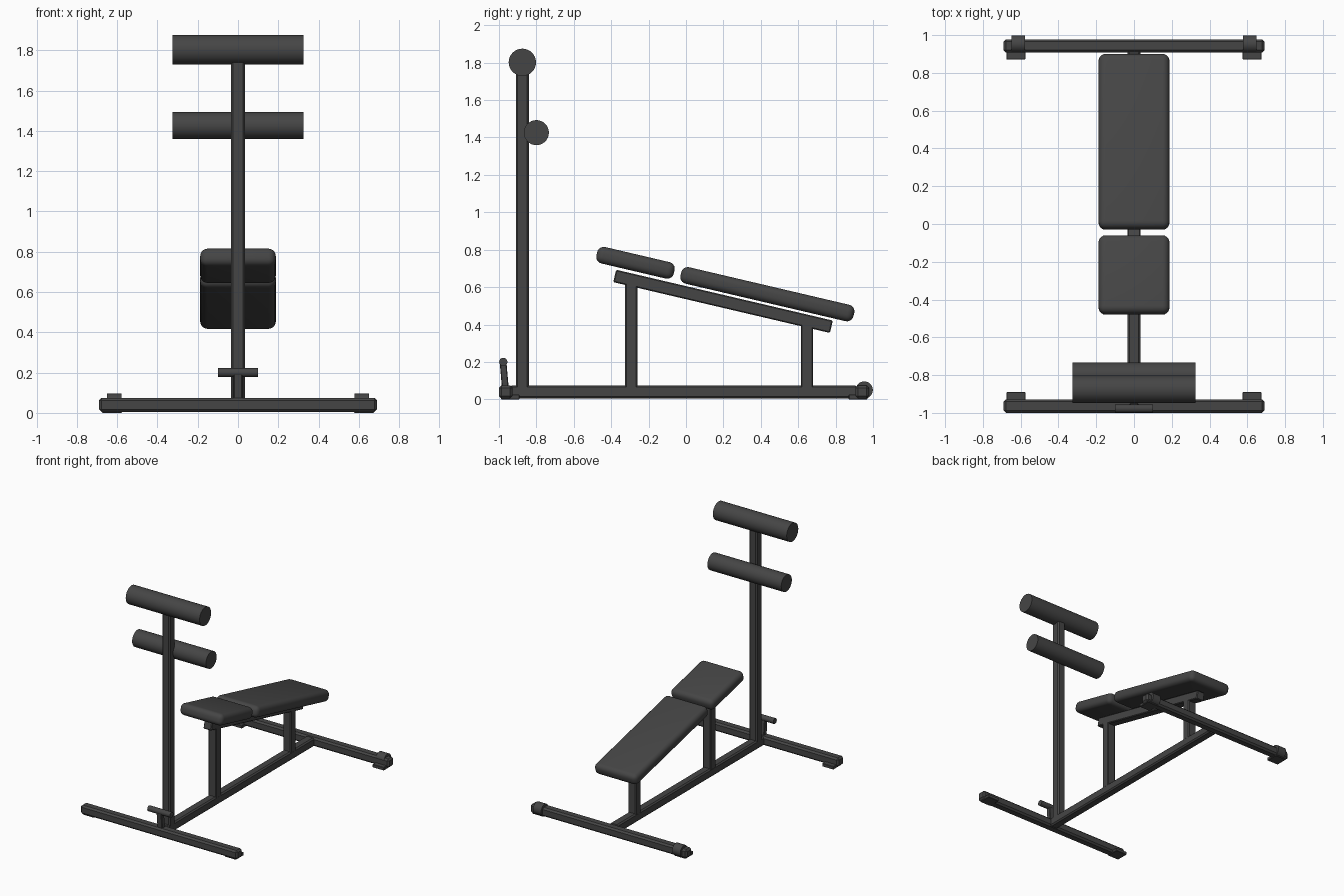
import bpy, math
from mathutils import Matrix

if "Cube" in bpy.data.objects:
    bpy.data.objects.remove(bpy.data.objects["Cube"])

grey = bpy.data.materials.new("dark_grey")
grey.diffuse_color = (0.06, 0.06, 0.06, 1)
grey.use_nodes = True
grey.node_tree.nodes["Principled BSDF"].inputs["Base Color"].default_value = grey.diffuse_color
TILT = math.radians(-13.2)


def finish(ob, name, bevel=0, segments=1):
    ob.name = name
    ob.data.materials.append(grey)
    if bevel:
        mod = ob.modifiers.new("bevel", 'BEVEL')
        mod.width, mod.segments = bevel, segments
        mod.limit_method = 'ANGLE'
        bpy.ops.object.modifier_apply(modifier=mod.name)
    bpy.ops.object.shade_smooth_by_angle(angle=math.radians(35))
    return ob


def box(name, centre, size, tilt=0, bevel=0.01, segments=1):
    bpy.ops.mesh.primitive_cube_add(size=1)
    ob = bpy.context.object
    ob.data.transform(Matrix.Diagonal((*size, 1)))
    ob.location = centre
    ob.rotation_euler.x = tilt
    return finish(ob, name, bevel, segments)


def span(name, x, y, z, bevel=0.01):
    # Box given by its limits along each axis
    lim = (x, y, z)
    return box(name, [(a + b) / 2 for a, b in lim], [b - a for a, b in lim], 0, bevel)


def rod(name, centre, radius, length, sides=32):
    # Cylinder lying along x
    bpy.ops.mesh.primitive_cylinder_add(vertices=sides, radius=radius, depth=length)
    ob = bpy.context.object
    ob.data.transform(Matrix.Rotation(math.pi / 2, 4, 'Y'))
    ob.location = centre
    return finish(ob, name)


# Base frame
W = (-0.035, 0.035)
span("base_rail", W, (-0.94, 0.915), (0.005, 0.075))
span("front_crossbar", (-0.69, 0.69), (-1.0, -0.928), (0.005, 0.075), 0.013)
span("rear_crossbar", (-0.69, 0.69), (0.907, 0.978), (0.005, 0.075), 0.013)

# Uprights
span("tall_post", W, (-0.91, -0.84), (0.02, 1.75))
span("front_support", W, (-0.325, -0.26), (0.06, 0.65), 0.006)
span("rear_support", W, (0.615, 0.68), (0.06, 0.43), 0.006)

# Tilted beam and cushions
box("bench_beam", (0, 0.198, 0.524), (0.07, 1.19, 0.068), TILT, 0.006)
box("long_cushion", (0, 0.435, 0.562), (0.375, 0.95, 0.09), TILT, 0.036, 5)
box("short_cushion", (0, -0.27, 0.73), (0.375, 0.425, 0.09), TILT, 0.036, 5)

# Padded rollers
rod("top_roller", (0, -0.875, 1.802), 0.073, 0.65)
rod("lower_roller", (0, -0.80, 1.426), 0.067, 0.65)

# Carrying handle
box("handle_stem", (0, -0.972, 0.13), (0.045, 0.036, 0.14), math.radians(5), 0.004)
rod("handle_grip", (0, -0.977, 0.2), 0.022, 0.2, 20)

# Floor feet and transport wheels
for s, side in ((-1, "left"), (1, "right")):
    for y, end in ((-0.94, "front"), (0.92, "rear")):
        box(f"{end}_{side}_foot", (s * 0.625, y, 0.0125), (0.1, 0.1, 0.025), 0, 0.003)
    rod(f"{side}_wheel", (s * 0.613, 0.953, 0.05), 0.046, 0.072, 24)
